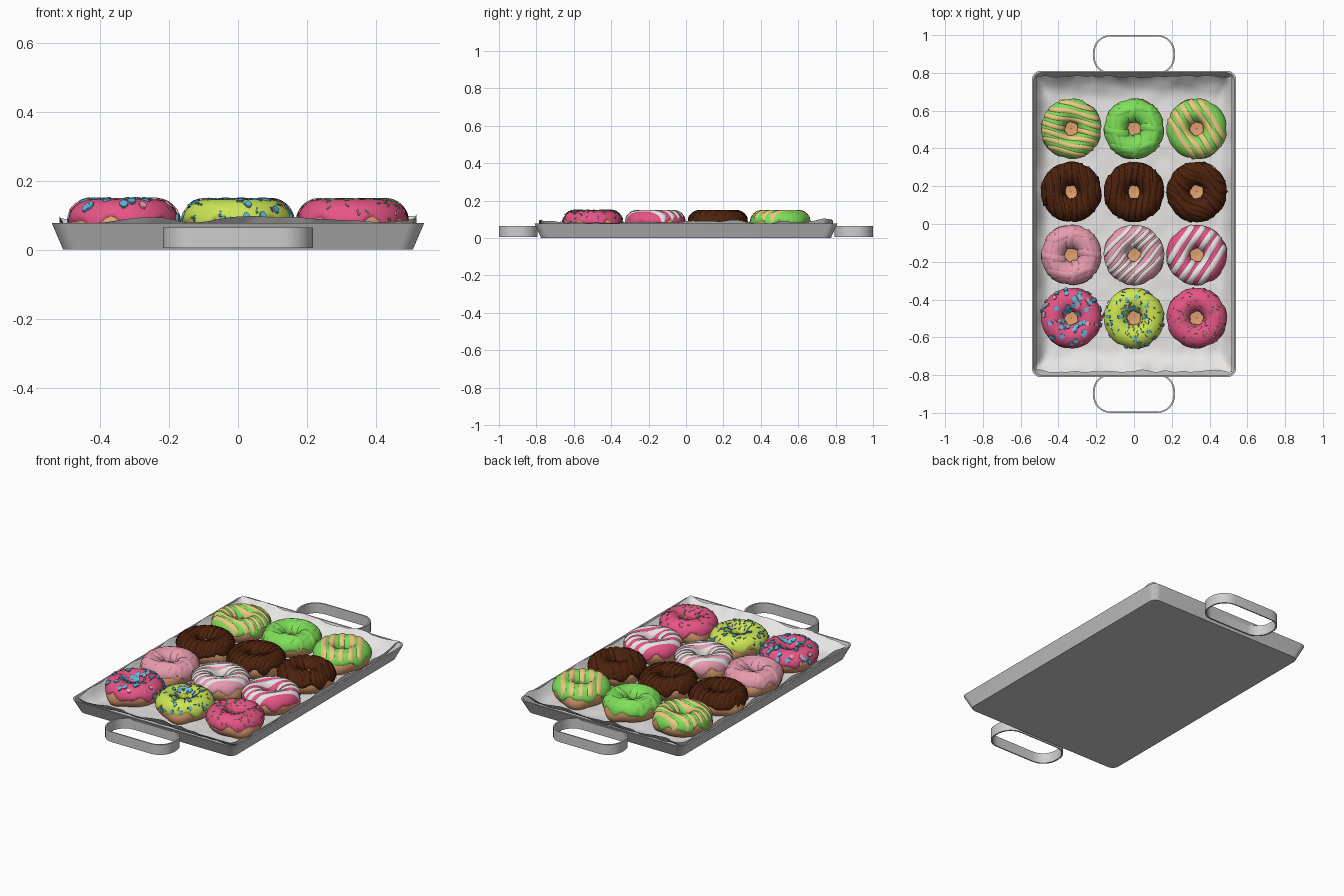
import bpy
import bmesh
import math
import random
from mathutils import Vector, noise

random.seed(4)
cube = bpy.data.objects.get("Cube")
if cube:
    bpy.data.objects.remove(cube, do_unlink=True)


def material(name, *rgb):
    m = bpy.data.materials.new(name)
    m.use_nodes = True
    m.diffuse_color = (*rgb, 1)
    bsdf = next(n for n in m.node_tree.nodes if n.type == 'BSDF_PRINCIPLED')
    bsdf.inputs["Base Color"].default_value = (*rgb, 1)
    return m


METAL = material("grey metal", 0.62, 0.61, 0.61)
PAPER = material("paper white", 0.81, 0.8, 0.79)
DOUGH = material("baked dough", 0.76, 0.36, 0.17)
ROSE = material("rose icing", 0.8, 0.09, 0.24)
PINK = material("pale pink icing", 0.8, 0.33, 0.42)
GREEN = material("green icing", 0.21, 0.74, 0.1)
LIME = material("lime icing", 0.6, 0.79, 0.09)
CHOCOLATE = material("chocolate icing", 0.075, 0.016, 0.004)
BLUE = material("blue sprinkle", 0.12, 0.47, 0.7)
TAN = material("caramel drizzle", 0.82, 0.62, 0.22)


def finish(name, bm, mat, angle=40):
    bmesh.ops.recalc_face_normals(bm, faces=bm.faces)
    me = bpy.data.meshes.new(name)
    bm.to_mesh(me)
    bm.free()
    me.materials.append(mat)
    for p in me.polygons:
        p.use_smooth = True
    me.set_sharp_from_angle(angle=math.radians(angle))
    ob = bpy.data.objects.new(name, me)
    bpy.context.collection.objects.link(ob)


def bridge(bm, a, b, wrap=True):
    n = len(a)
    for i in range(n if wrap else n - 1):
        j = (i + 1) % n
        bm.faces.new((a[i], a[j], b[j], b[i]))


def loft(name, rings, mat, caps=False, closed=False, wrap=True):
    bm = bmesh.new()
    rows = [[bm.verts.new(p) for p in ring] for ring in rings]
    for a, b in zip(rows, rows[1:]):
        bridge(bm, a, b, wrap)
    if closed:
        bridge(bm, rows[-1], rows[0], wrap)
    if caps:
        bm.faces.new(rows[0])
        bm.faces.new(rows[-1])
    finish(name, bm, mat)


def rounded(hx, hy, r, z, cy=0, steps=8):
    pts = []
    for k, (sx, sy) in enumerate(((1, 1), (-1, 1), (-1, -1), (1, -1))):
        for i in range(steps + 1):
            a = (k + i / steps) * math.pi / 2
            pts.append((sx * (hx - r) + r * math.cos(a),
                        cy + sy * (hy - r) + r * math.sin(a), z))
    return pts


# Tray with sloping walls
loft("tray", [rounded(0.507, 0.775, 0.04, 0), rounded(0.54, 0.81, 0.045, 0.077),
              rounded(0.531, 0.801, 0.04, 0.077), rounded(0.5, 0.768, 0.035, 0.007)],
     METAL, caps=True)

# Strap handles at both ends
for side, label in ((-1, "front"), (1, "back")):
    cy = side * 0.897
    outer, inner = (0.217, 0.103, 0.092), (0.208, 0.096, 0.085)
    loft(label + "_handle", [rounded(*outer, 0.005, cy), rounded(*outer, 0.065, cy),
                             rounded(*inner, 0.065, cy), rounded(*inner, 0.005, cy)],
         METAL, closed=True)


# Crumpled paper liner, turned up along the walls
def paper_point(u, v):
    x, y = u * 0.518, v * 0.787
    rise_x = max(0, 1 - (0.518 - abs(x)) / 0.075) ** 2
    rise_y = max(0, 1 - (0.787 - abs(y)) / 0.13) ** 2
    rise = max(rise_x, rise_y)
    n = noise.noise(Vector((x * 6, y * 6, 1)))
    fine = noise.noise(Vector((x * 13, y * 13, 5)))
    border = max(0, abs(v) - 0.83) * 6
    z = 0.02 + 0.005 * fine + rise * (0.066 + 0.025 * n) + 0.012 * border * (1 - rise) * fine
    return (x, y * (1 - 0.025 * border * rise * abs(fine + n)), max(z, 0.011))


loft("paper_liner", [[paper_point(i / 30 - 1, j / 45 - 1) for i in range(61)]
                     for j in range(91)], PAPER, wrap=False)

# Doughnut cross-section: ring radius, half width, half height, centre height
RING, HALF_W, HALF_H, MID = 0.096, 0.059, 0.061, 0.079
ICING = 0.007


def on_ring(c, theta, phi, off=0):
    r = RING + (HALF_W + off) * math.cos(phi)
    return Vector((c[0] + r * math.cos(theta), c[1] + r * math.sin(theta),
                   MID + (HALF_H + off) * math.sin(phi)))


def turn(i, n):
    return i * math.tau / n


# Dough ring with a closed middle and lower side bulges
def make_dough(c, name):
    rings = [[(c[0] + 0.001 * math.cos(turn(i, 48)), c[1] + 0.001 * math.sin(turn(i, 48)), 0.075)
              for i in range(48)]]
    for j in range(33):
        phi = math.pi - turn(j, 32)
        low = max(0, math.cos(phi + 0.8)) ** 4 * 0.02
        rings.append([on_ring(c, turn(i, 48), phi,
                              low * max(0, math.cos(2 * turn(i, 48) - 4 * c[0] - 5 * c[1])) ** 3)
                      for i in range(48)])
    loft(name + "_dough", rings, DOUGH)


def make_icing(c, name, mat):
    p = random.uniform(0, 6)
    rings = []
    for j in range(25):
        s = j / 24
        off = ICING * min(1, 5 * math.sin(math.pi * s)) - 0.001
        ring = []
        for i in range(80):
            t = turn(i, 80)
            low = math.radians(-6 + 13 * math.sin(7 * t + p) + 9 * math.sin(11 * t + 2 * p))
            high = math.radians(172 + 8 * math.sin(5 * t + p))
            ring.append(on_ring(c, t, low + (high - low) * s, off))
        rings.append(ring)
    loft(name + "_icing", rings, mat)


# Drizzled bands that follow the icing surface
def make_drizzle(c, name, mat, angle, spacing, width, wave=0.004, height=0.003):
    a = math.radians(angle)
    along, across = Vector((math.cos(a), math.sin(a))), Vector((-math.sin(a), math.cos(a)))
    bm = bmesh.new()
    count = int(0.145 / spacing)
    for k in range(-count, count + 1):
        shift = k * spacing + random.uniform(-0.1, 0.1) * spacing
        last = None
        for i in range(81):
            t = (i / 40 - 1) * 0.162
            d = shift + wave * math.sin(t * 28 + k)
            if abs((along * t + across * d).length - RING) > HALF_W + ICING - 0.001:
                last = None
                continue
            row = []
            for side, lift in ((-1, -0.001), (-0.65, height), (0.65, height), (1, -0.001)):
                q = along * t + across * (d + side * width)
                half = HALF_W + ICING + lift
                r = min(max(q.length, RING - half), RING + half)
                q *= r / q.length
                z = MID + (HALF_H + ICING + lift) * math.sqrt(max(0, 1 - ((r - RING) / half) ** 2))
                row.append(bm.verts.new((c[0] + q.x, c[1] + q.y, z)))
            if last:
                bridge(bm, last, row, wrap=False)
            last = row
    finish(name + "_drizzle", bm, mat, 70)


# Sugar sprinkles: small rods or flat stars lying on the icing
def make_sprinkles(c, name, mat, count, size, star=False):
    bm = bmesh.new()
    for _ in range(count):
        theta, phi = random.uniform(0, math.tau), math.radians(random.uniform(5, 150))
        p = on_ring(c, theta, phi, ICING)
        normal = on_ring(c, theta, phi, ICING + 0.01) - p
        if star:
            verts = bmesh.ops.create_cone(bm, cap_ends=True, segments=10, radius1=size,
                                          radius2=size, depth=0.008)["verts"]
            for v in verts:
                if round(math.atan2(v.co.y, v.co.x) / (math.pi / 5)) % 2:
                    v.co.xy *= 0.6
            direction = normal
        else:
            verts = bmesh.ops.create_cone(bm, cap_ends=True, segments=6, radius1=size / 4,
                                          radius2=size / 4, depth=size * 1.6)["verts"]
            direction = normal.cross(Vector((random.gauss(0, 1), random.gauss(0, 1), random.gauss(0, 1))))
        rot = direction.to_track_quat('Z', 'Y').to_matrix()
        for v in verts:
            v.co = rot @ v.co + p
    finish(name, bm, mat, 60)


# Each entry: icing colour, list of drizzles, list of sprinkles
def cross(m):
    return [(m, 4, 0.1, 0.018, 0.012), (m, 94, 0.1, 0.018, 0.012)]


rows = [
    [(ROSE, [], [(BLUE, 42, 0.016, True), (PINK, 20, 0.014, True), (BLUE, 15, 0.01)]),
     (LIME, [], [(BLUE, 24, 0.013, True), (BLUE, 60, 0.011), (ROSE, 20, 0.01), (CHOCOLATE, 15, 0.009)]),
     (ROSE, [], [(GREEN, 45, 0.009), (PINK, 35, 0.009), (BLUE, 15, 0.009)])],
    [(PINK, cross(PINK), []),
     (PINK, [(PAPER, 48, 0.038, 0.0105)], []),
     (ROSE, [(PAPER, 57, 0.052, 0.015, 0.002)], [])],
    [(CHOCOLATE, [(CHOCOLATE, 97, 0.036, 0.012)], []),
     (CHOCOLATE, [(CHOCOLATE, 86, 0.034, 0.012)], []),
     (CHOCOLATE, [(CHOCOLATE, -35, 0.046, 0.014, 0.012)], [])],
    [(GREEN, [(TAN, -12, 0.042, 0.0125)], []),
     (GREEN, cross(GREEN), []),
     (GREEN, [(TAN, -57, 0.05, 0.015, 0.002)], [])],
]
row_names = ("front", "near_middle", "far_middle", "back")
for j, row in enumerate(rows):
    for i, (mat, drizzles, sprinkles) in enumerate(row):
        centre = ((i - 1) * 0.332, -0.498 + j * 0.334)
        title = row_names[j] + ("_right", "_centre", "_left")[i] + "_doughnut"
        make_dough(centre, title)
        make_icing(centre, title, mat)
        for args in drizzles:
            make_drizzle(centre, title, *args)
        for args in sprinkles:
            make_sprinkles(centre, title + "_sprinkles", *args)
